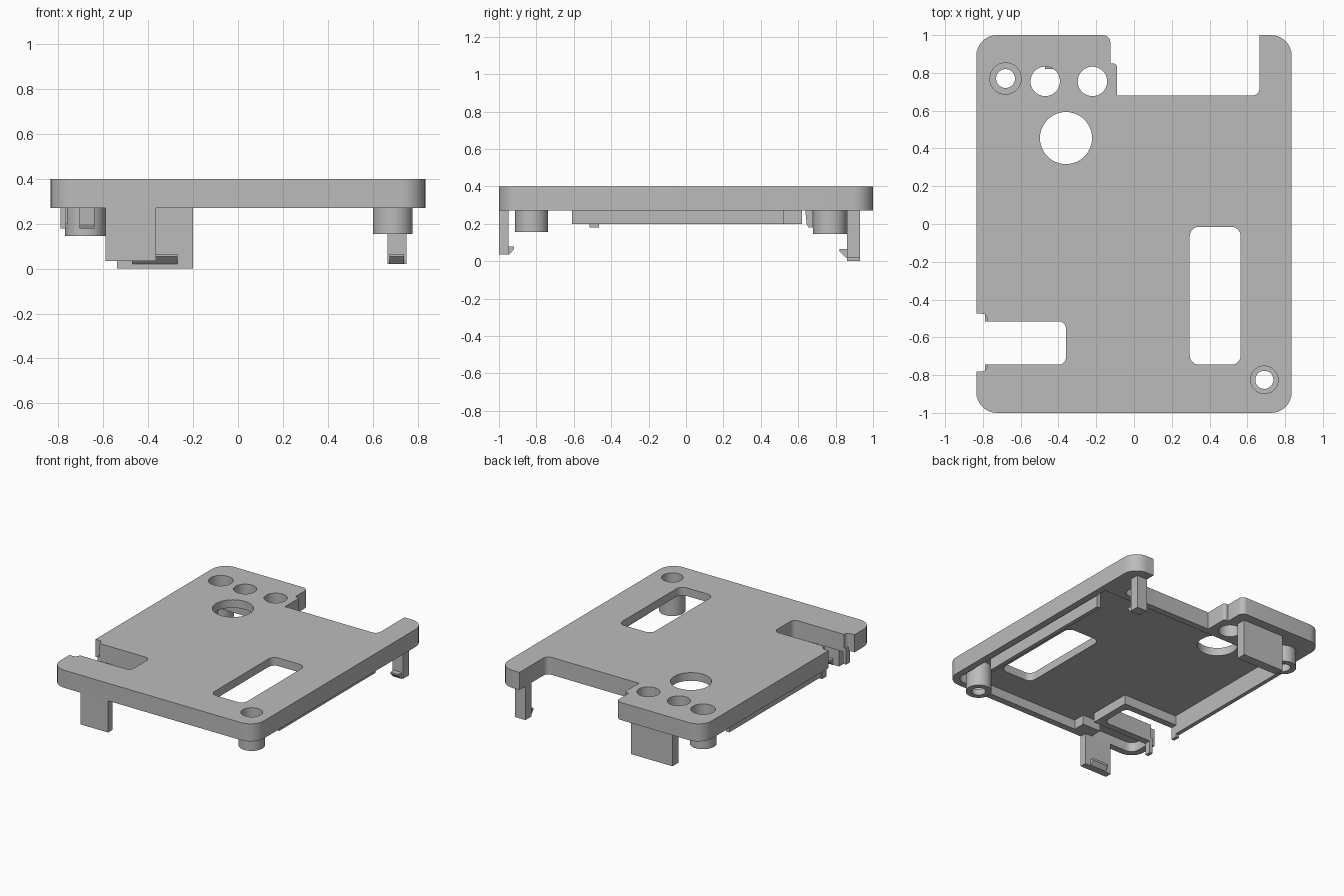
import bpy, bmesh, math
from mathutils import Vector

cube = bpy.data.objects.get("Cube")
if cube:
    bpy.data.objects.remove(cube, do_unlink=True)

grey = bpy.data.materials.new("plain_grey")
grey.use_nodes = True
grey.diffuse_color = (0.5, 0.5, 0.5, 1)
grey.node_tree.nodes["Principled BSDF"].inputs["Base Color"].default_value = (0.5, 0.5, 0.5, 1)


def finish(name, bm):
    bmesh.ops.recalc_face_normals(bm, faces=bm.faces)
    mesh = bpy.data.meshes.new(name)
    bm.to_mesh(mesh)
    bm.free()
    mesh.materials.append(grey)
    ob = bpy.data.objects.new(name, mesh)
    bpy.context.collection.objects.link(ob)
    return ob


def extrude(name, points, offset):
    bm = bmesh.new()
    face = bm.faces.new([bm.verts.new(p) for p in points])
    new = bmesh.ops.extrude_face_region(bm, geom=[face])["geom"]
    bmesh.ops.translate(bm, vec=offset, verts=[v for v in new if isinstance(v, bmesh.types.BMVert)])
    return finish(name, bm)


def prism(name, corners, z0, z1, steps=8):
    """Upright prism whose right-angled corners (x, y, radius) are rounded."""
    pts = []
    for i, (x, y, r) in enumerate(corners):
        p = Vector((x, y, z0))
        if r == 0:
            pts.append(p)
            continue
        a, b = corners[i - 1], corners[(i + 1) % len(corners)]
        u = (Vector((a[0], a[1], z0)) - p).normalized()
        v = (Vector((b[0], b[1], z0)) - p).normalized()
        for k in range(steps + 1):
            t = math.pi / 2 * k / steps
            pts.append(p + r * (u + v) - r * (v * math.cos(t) + u * math.sin(t)))
    return extrude(name, pts, (0, 0, z1 - z0))


def box(name, x0, x1, y0, y1, z0, z1, r=0):
    return prism(name, [(x0, y0, r), (x1, y0, r), (x1, y1, r), (x0, y1, r)], z0, z1)


def side_profile(name, yz, x0, x1):
    return extrude(name, [(x0, y, z) for y, z in yz], (x1 - x0, 0, 0))


def disc(x, y, r):
    n = 48
    pts = [(x + r * math.cos(math.tau * k / n), y + r * math.sin(math.tau * k / n), 0.2) for k in range(n)]
    return extrude("hole_cutter", pts, (0, 0, 0.4))


def cut(ob, cutter):
    cutter.hide_render = True
    mod = ob.modifiers.new("cut", "BOOLEAN")
    mod.operation, mod.solver, mod.object = "DIFFERENCE", "EXACT", cutter
    bpy.context.view_layer.objects.active = ob
    bpy.ops.object.modifier_apply(modifier=mod.name)
    bpy.data.objects.remove(cutter, do_unlink=True)


def smooth(ob):
    bpy.ops.object.select_all(action="DESELECT")
    ob.select_set(True)
    bpy.context.view_layer.objects.active = ob
    bpy.ops.object.shade_smooth_by_angle(angle=math.radians(30))


def boss(name, x, y, z0, outer, bore, hole):
    """Counterbored screw boss, turned around its axis."""
    bm = bmesh.new()
    prof = [(outer, z0), (outer, 0.385), (bore, 0.385), (bore, 0.2), (hole, 0.2), (hole, z0)]
    verts = [bm.verts.new((r, 0, z)) for r, z in prof]
    edges = [bm.edges.new((verts[i - 1], verts[i])) for i in range(len(verts))]
    bmesh.ops.spin(bm, geom=verts + edges, axis=(0, 0, 1), cent=(0, 0, 0), angle=math.tau, steps=48)
    bmesh.ops.remove_doubles(bm, verts=bm.verts, dist=0.0001)
    bmesh.ops.translate(bm, vec=(x, y, 0), verts=bm.verts)
    smooth(finish(name, bm))


# Cover with its rear and side notches
cover = prism("cover", [
    (-0.835, -1, 0.11), (0.835, -1, 0.11), (0.835, 1, 0.11), (0.665, 1, 0),
    (0.665, 0.68, 0.04), (-0.09, 0.68, 0), (-0.09, 0.85, 0.02), (-0.125, 0.85, 0),
    (-0.125, 1, 0.04), (-0.835, 1, 0.11), (-0.835, -0.475, 0), (-0.775, -0.475, 0.03),
    (-0.775, -0.515, 0), (-0.36, -0.515, 0.04), (-0.36, -0.745, 0.04), (-0.775, -0.745, 0),
    (-0.775, -0.78, 0.03), (-0.835, -0.78, 0)], 0.27, 0.4)

# Hollow underside, leaving a rim around the edge and the side notch
cut(cover, prism("cavity_cutter", [
    (-0.785, -0.95, 0.06), (0.785, -0.95, 0.06), (0.785, 0.63, 0), (-0.785, 0.63, 0),
    (-0.785, -0.465, 0), (-0.31, -0.465, 0), (-0.31, -0.795, 0), (-0.785, -0.795, 0)], 0.2, 0.34))

# Slot, round openings and bores
cut(cover, box("slot_cutter", 0.295, 0.565, -0.745, -0.015, 0.2, 0.6, 0.05))
for x, y, r in [(-0.47, 0.755, 0.078), (-0.22, 0.755, 0.078), (-0.36, 0.455, 0.138),
                (-0.68, 0.77, 0.083), (0.69, -0.825, 0.073)]:
    cut(cover, disc(x, y, r))
smooth(cover)

boss("rear_screw_boss", -0.68, 0.77, 0.145, 0.09, 0.083, 0.05)
boss("front_screw_boss", 0.69, -0.825, 0.155, 0.088, 0.073, 0.048)

# Rails under the long edges
box("left_rail", 0.735, 0.765, -0.61, 0.52, 0.2, 0.345)
box("right_rail", -0.79, -0.76, -0.46, 0.62, 0.2, 0.345)

# Snap clips: stem plus hook
box("front_clip", -0.59, -0.365, -1, -0.95, 0.035, 0.3)
side_profile("front_clip_hook", [(-0.955, 0.035), (-0.945, 0.035), (-0.92, 0.065), (-0.92, 0.08), (-0.955, 0.08)], -0.54, -0.41)
for name, x0, x1, z0, inset in [("rear_clip", -0.54, -0.2, 0, 0.07), ("rear_peg", 0.665, 0.75, 0.02, 0.01)]:
    box(name, x0, x1, 0.86, 0.93, z0, 0.3)
    side_profile(name + "_hook", [(0.865, 0.02), (0.855, 0.02), (0.82, 0.055), (0.82, 0.065), (0.865, 0.065)],
                 x0 + inset, x1 - inset)

# Small guides at the side notch and inside the cover
box("clip_root", -0.42, -0.27, -0.96, -0.86, 0.27, 0.345)
for i, (y0, y1) in enumerate([(-0.79, -0.745), (-0.515, -0.465)]):
    box(f"notch_guide_{i + 1}", -0.79, -0.765, y0, y1, 0.18, 0.3)
side_profile("rear_guide", [(0.635, 0.3), (0.645, 0.2), (0.655, 0.18), (0.68, 0.18), (0.68, 0.3)], -0.705, -0.64)
